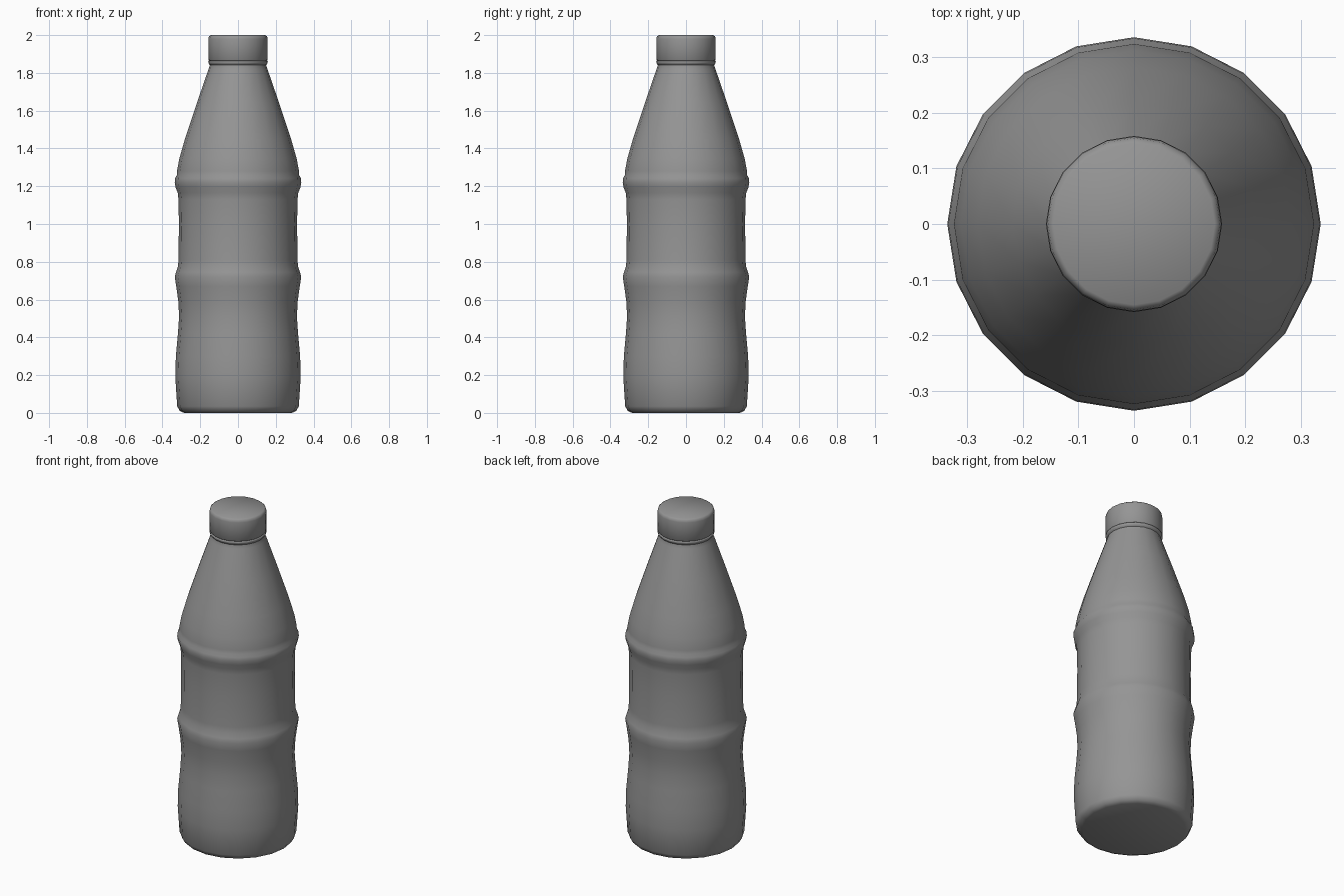
import bpy, bmesh, math

if "Cube" in bpy.data.objects:
    bpy.data.objects.remove(bpy.data.objects["Cube"])

SIDES = 20

# Dark grey plastic
plastic = bpy.data.materials.new("dark_grey")
plastic.diffuse_color = (0.3, 0.3, 0.3, 1.0)
plastic.use_nodes = True
plastic.node_tree.nodes["Principled BSDF"].inputs["Base Color"].default_value = plastic.diffuse_color


def lathe(name, profile):
    """Revolve (radius, height) points around z and close both ends."""
    bm = bmesh.new()
    rings = []
    for r, z in profile:
        rings.append([bm.verts.new((r * math.cos(2 * math.pi * i / SIDES),
                                    r * math.sin(2 * math.pi * i / SIDES), z))
                      for i in range(SIDES)])
    for a, b in zip(rings, rings[1:]):
        for i in range(SIDES):
            j = (i + 1) % SIDES
            bm.faces.new((a[i], a[j], b[j], b[i]))
    bm.faces.new(rings[0][::-1])
    bm.faces.new(rings[-1])
    mesh = bpy.data.meshes.new(name)
    bm.to_mesh(mesh)
    bm.free()
    mesh.materials.append(plastic)
    obj = bpy.data.objects.new(name, mesh)
    bpy.context.collection.objects.link(obj)
    bpy.ops.object.select_all(action='DESELECT')
    obj.select_set(True)
    bpy.context.view_layer.objects.active = obj
    bpy.ops.object.shade_smooth_by_angle(angle=math.radians(60))
    return obj


# Bottle body: rounded foot, waist, two ribs around the grip, tapering shoulder
lathe("bottle_body", [
    (0.285, 0.0), (0.308, 0.01), (0.322, 0.035), (0.332, 0.19), (0.329, 0.30),
    (0.318, 0.42), (0.312, 0.51), (0.316, 0.59), (0.327, 0.67), (0.335, 0.72),
    (0.328, 0.745), (0.318, 0.775), (0.315, 0.81), (0.313, 1.0), (0.315, 1.13),
    (0.319, 1.165), (0.331, 1.195), (0.335, 1.22), (0.333, 1.242),
    (0.324, 1.258), (0.323, 1.28), (0.311, 1.345), (0.281, 1.45),
    (0.218, 1.64), (0.156, 1.82), (0.149, 1.84), (0.149, 1.88)])

# Screw cap with a thin tamper ring below it
lathe("tamper_ring", [(0.147, 1.838), (0.157, 1.852), (0.158, 1.861), (0.154, 1.864)])
lathe("cap", [(0.153, 1.864), (0.157, 1.869), (0.157, 1.980), (0.154, 1.993), (0.145, 2.0)])
